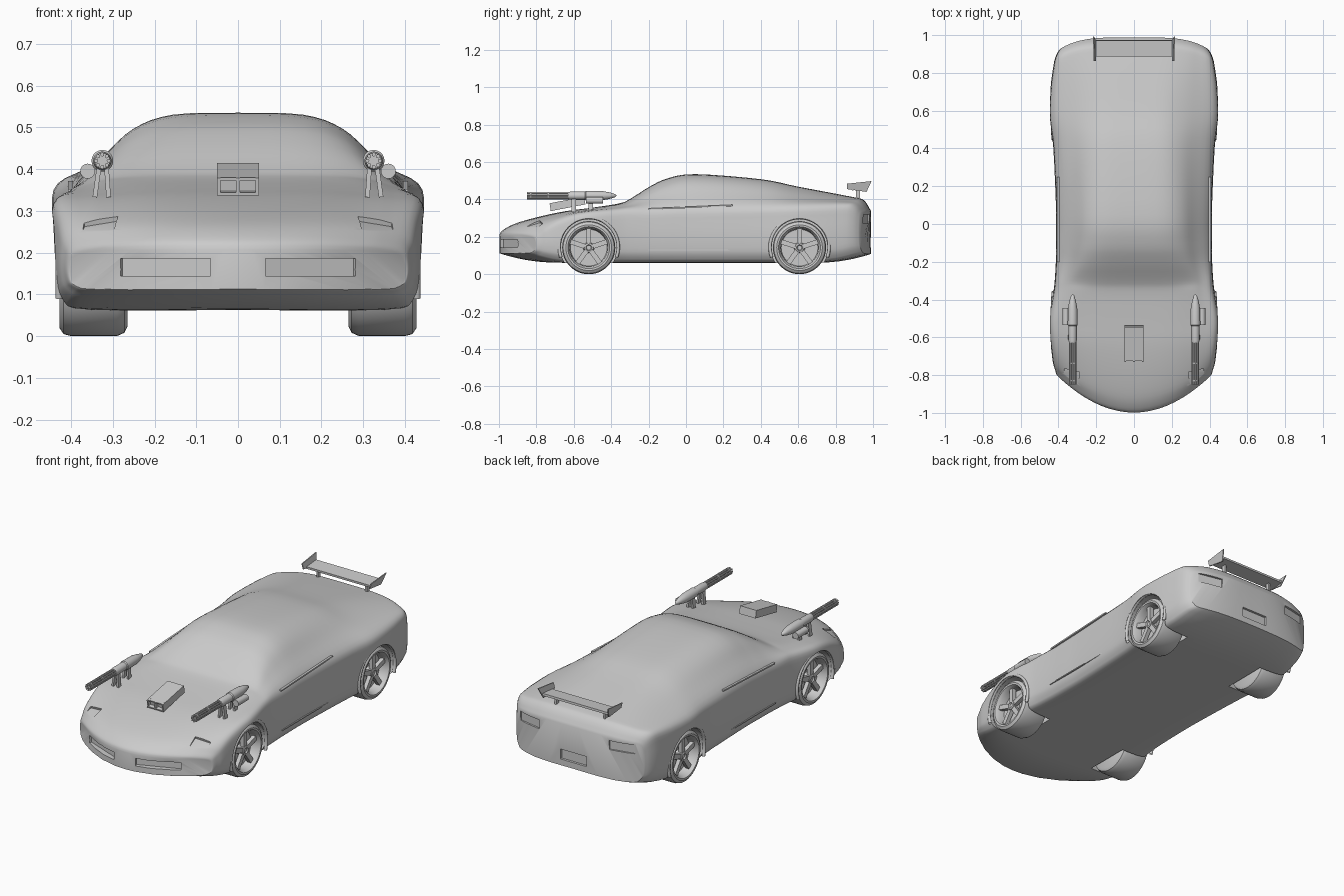
import bpy, bmesh
from math import sin, cos, pi, radians
from mathutils import Matrix, Vector, Euler

if "Cube" in bpy.data.objects:
    bpy.data.objects.remove(bpy.data.objects["Cube"])


def finish(bm, name, smooth=None):
    bmesh.ops.remove_doubles(bm, verts=bm.verts, dist=1e-5)
    bmesh.ops.recalc_face_normals(bm, faces=bm.faces)
    me = bpy.data.meshes.new(name)
    bm.to_mesh(me)
    bm.free()
    ob = bpy.data.objects.new(name, me)
    bpy.context.collection.objects.link(ob)
    if smooth:
        smooth_object(ob, smooth)
    return ob


def smooth_object(ob, angle):
    bpy.ops.object.select_all(action='DESELECT')
    ob.select_set(True)
    bpy.context.view_layer.objects.active = ob
    bpy.ops.object.shade_smooth_by_angle(angle=radians(angle))


def box(bm, loc, size, rot=(0, 0, 0)):
    m = Matrix.Translation(loc) @ Euler([radians(a) for a in rot]).to_matrix().to_4x4()
    bmesh.ops.create_cube(bm, size=1, matrix=m @ Matrix.Diagonal((*size, 1)))


def lathe(bm, profile, m, seg=32):
    rings = [[bm.verts.new(m @ Vector((r * cos(2 * pi * k / seg), r * sin(2 * pi * k / seg), a)))
              for k in range(seg)] for a, r in profile]
    for p, q in zip(rings, rings[1:]):
        for k in range(seg):
            j = (k + 1) % seg
            bm.faces.new((p[k], p[j], q[j], q[k]))


def along_x(x, y, z, s=1):
    return Matrix.Translation((x, y, z)) @ Matrix.Rotation(s * pi / 2, 4, 'Y')


def along_y(x, y, z):
    return Matrix.Translation((x, y, z)) @ Matrix.Rotation(-pi / 2, 4, 'X')


def rod(bm, m, a0, a1, r, seg=16):
    lathe(bm, [(a0, 0), (a0, r), (a1, r), (a1, 0)], m, seg)


def spline(rows, k):
    # Catmull-Rom interpolation through the given rows
    out = []
    for i in range(len(rows) - 1):
        a, b, c, d = rows[max(i - 1, 0)], rows[i], rows[i + 1], rows[min(i + 2, len(rows) - 1)]
        for j in range(k):
            t = j / k
            out.append([q + .5 * t * (r - p + t * (2 * p - 5 * q + 4 * r - s + t * (3 * (q - r) + s - p)))
                        for p, q, r, s in zip(a, b, c, d)])
    return out + [list(rows[-1])]


# Body stations: y, half width, shoulder z, roof half width, roof edge z, top z
stations = [
    (-.998, .40, .19, .28, .205, .207),
    (-.985, .41, .21, .29, .226, .231),
    (-.92, .425, .245, .3, .263, .268),
    (-.8, .435, .285, .3, .298, .304),
    (-.65, .445, .315, .3, .330, .336),
    (-.5, .447, .33, .3, .349, .356),
    (-.36, .425, .34, .3, .372, .378),
    (-.3, .418, .345, .3, .385, .402),
    (-.2, .412, .345, .27, .44, .465),
    (-.1, .41, .35, .255, .478, .512),
    (.05, .41, .355, .25, .497, .535),
    (.4, .425, .36, .24, .477, .508),
    (.6, .446, .365, .24, .445, .468),
    (.88, .425, .37, .26, .406, .415),
    (.95, .412, .36, .27, .388, .396),
    (.988, .39, .32, .27, .335, .34)]


def section(bm, st):
    y, w, zb, r, zr, zt = st
    # The floor lifts at both ends; the nose and tail bow in plan
    z0 = .063 + .05 * max(0, (abs(y) - .7) / .3) ** 2
    bow = .19 * min(1, max(0, (-.5 - y) / .46)) if y < 0 else -.06 * min(1, max(0, (y - .75) / .18))
    h = zb - z0
    pts = [(0, z0), (.8 * w, z0), (.96 * w, z0 + .1 * h), (w, z0 + .35 * h), (w, z0 + .75 * h),
           (.97 * w, zb), ((.97 * w + r) / 2, (zb + zr) / 2 + .004), (r, zr),
           (.62 * r, zt - .12 * (zt - zr)), (0, zt)]
    half = spline(pts, 4)
    full = half + [(-x, z) for x, z in half[-2:0:-1]]
    p = 2 if bow > 0 else 4
    return [bm.verts.new((x, y + bow * abs(x / w) ** p, z)) for x, z in full]


bm = bmesh.new()
rings = [section(bm, st) for st in spline(stations, 4)]
N = len(rings[0])
for p, q in zip(rings, rings[1:]):
    for i in range(N):
        j = (i + 1) % N
        bm.faces.new((p[i], p[j], q[j], q[i]))
n = N // 2
for ring in (rings[0], rings[-1]):
    for sgn in (1, -1):
        for i in range(n // 2):
            quad = [ring[(sgn * k) % N] for k in (i, i + 1, n - 1 - i, n - i)]
            bm.faces.new(list(dict.fromkeys(quad)))
body = finish(bm, "car_body")

# Wheel wells, grille openings, light pockets and plate recess
AXLES = {"front": -.52, "rear": .607}
CZ = .142
bm = bmesh.new()
for s in (1, -1):
    for y in AXLES.values():
        rod(bm, along_x(0, y, CZ + .003, s), .25, .5, .153, 48)
    box(bm, (s * .175, -.95, .165), (.235, .04, .042), (0, 0, s * 22))
    box(bm, (s * .335, -.815, .268), (.085, .085, .024), (17, s * 9, s * 12))
    box(bm, (s * .285, .972, .295), (.14, .03, .05), (0, 0, -s * 12))
box(bm, (0, .99, .17), (.16, .03, .055))
cutter = finish(bm, "cutter")
cutter.hide_render = True
mod = body.modifiers.new("cut", 'BOOLEAN')
mod.object, mod.operation, mod.solver = cutter, 'DIFFERENCE', 'EXACT'
bpy.context.view_layer.objects.active = body
bpy.ops.object.modifier_apply(modifier="cut")
bpy.data.objects.remove(cutter)
smooth_object(body, 35)

TYRE = [(.265, 0), (.265, .12), (.272, .134), (.29, .142), (.40, .142), (.418, .137),
        (.428, .122), (.427, .112), (.41, .102), (.375, .098), (.375, 0)]
HUB = [(.37, 0), (.37, .03), (.412, .024), (.415, .016), (.408, .012), (.408, 0)]
HOUSING = [(-.63, 0), (-.63, .019), (-.615, .022), (-.54, .022), (-.535, .026), (-.45, .025),
           (-.41, .018), (-.38, .009), (-.37, 0)]

for s, side in ((1, "right"), (-1, "left")):
    # Wheels: tyre, hub and five spokes
    for pos, y in AXLES.items():
        m = along_x(0, y, CZ, s)
        bm = bmesh.new()
        lathe(bm, TYRE, m, 48)
        finish(bm, f"{pos}_{side}_tyre", 35)
        bm = bmesh.new()
        lathe(bm, HUB, m, 24)
        for k in range(5):
            a = 2 * pi * k / 5 + pi / 2
            box(bm, (s * .398, y + .06 * cos(a), CZ + .06 * sin(a)), (.022, .088, .026), (a * 180 / pi, 0, 0))
        finish(bm, f"{pos}_{side}_spokes", 35)
        # Raised lip around the wheel arch
        cu = bpy.data.curves.new(f"{pos}_{side}_arch_lip", 'CURVE')
        cu.dimensions, cu.bevel_depth, cu.bevel_resolution = '3D', .009, 2
        sp = cu.splines.new('POLY')
        sp.points.add(24)
        for k, pt in enumerate(sp.points):
            a = radians(-20 + 220 * k / 24)
            pt.co = (s * (.436 - .008 * abs(cos(a))), y + .158 * cos(a), CZ + .003 + .158 * sin(a), 1)
        bpy.context.collection.objects.link(bpy.data.objects.new(cu.name, cu))

    # Door trim strips
    bm = bmesh.new()
    box(bm, (s * .401, .025, .358), (.012, .45, .008), (2.5, 0, 0))
    box(bm, (s * .408, .03, .13), (.01, .46, .006))
    finish(bm, f"{side}_door_trim")

    # Hood gun: housing, barrel cluster, side canister, legs
    gx, gz = s * .325, .42
    bm = bmesh.new()
    lathe(bm, HOUSING, along_y(gx, 0, gz), 20)
    finish(bm, f"{side}_gun_housing", 35)
    bm = bmesh.new()
    for k in range(8):
        a = 2 * pi * k / 8
        rod(bm, along_y(gx + .015 * cos(a), 0, gz + .015 * sin(a)), -.85, -.62, .0048, 8)
    for y in (-.835, -.74):
        rod(bm, along_y(gx, 0, gz), y, y + .008, .019, 16)
    finish(bm, f"{side}_gun_barrels", 35)
    bm = bmesh.new()
    rod(bm, along_y(s * .36, 0, .395), -.535, -.445, .018, 20)
    finish(bm, f"{side}_gun_canister", 35)
    bm = bmesh.new()
    for y in (-.6, -.51):
        for dx, tilt in ((.012, -8), (-.012, 4)):
            box(bm, (gx + s * dx, y, .375), (.011, .024, .085), (0, s * tilt, 0))
    finish(bm, f"{side}_gun_legs")

# Hood scoop with two openings
bm = bmesh.new()
box(bm, (0, -.625, .378), (.1, .17, .042), (11, 0, 0))
for x, w in ((-.046, .008), (0, .01), (.046, .008)):
    box(bm, (x, -.716, .360), (w, .02, .042), (11, 0, 0))
for z in (.342, .378):
    box(bm, (0, -.716, z), (.1, .02, .007), (11, 0, 0))
finish(bm, "hood_scoop")

# Rear wing: blade, posts and flared end plates
bm = bmesh.new()
box(bm, (0, .93, .458), (.40, .085, .012), (5, 0, 0))
for s in (1, -1):
    box(bm, (s * .15, .92, .425), (.012, .022, .07))
    plate = [(.862, .455), (.965, .44), (.992, .498), (.862, .484)]
    outer, inner = ([bm.verts.new((s * (.197 + d + (z - .44) * .25), y, z)) for y, z in plate]
                    for d in (.006, 0))
    bm.faces.new(outer)
    bm.faces.new(inner)
    for i in range(4):
        j = (i + 1) % 4
        bm.faces.new((outer[i], outer[j], inner[j], inner[i]))
finish(bm, "rear_wing")
